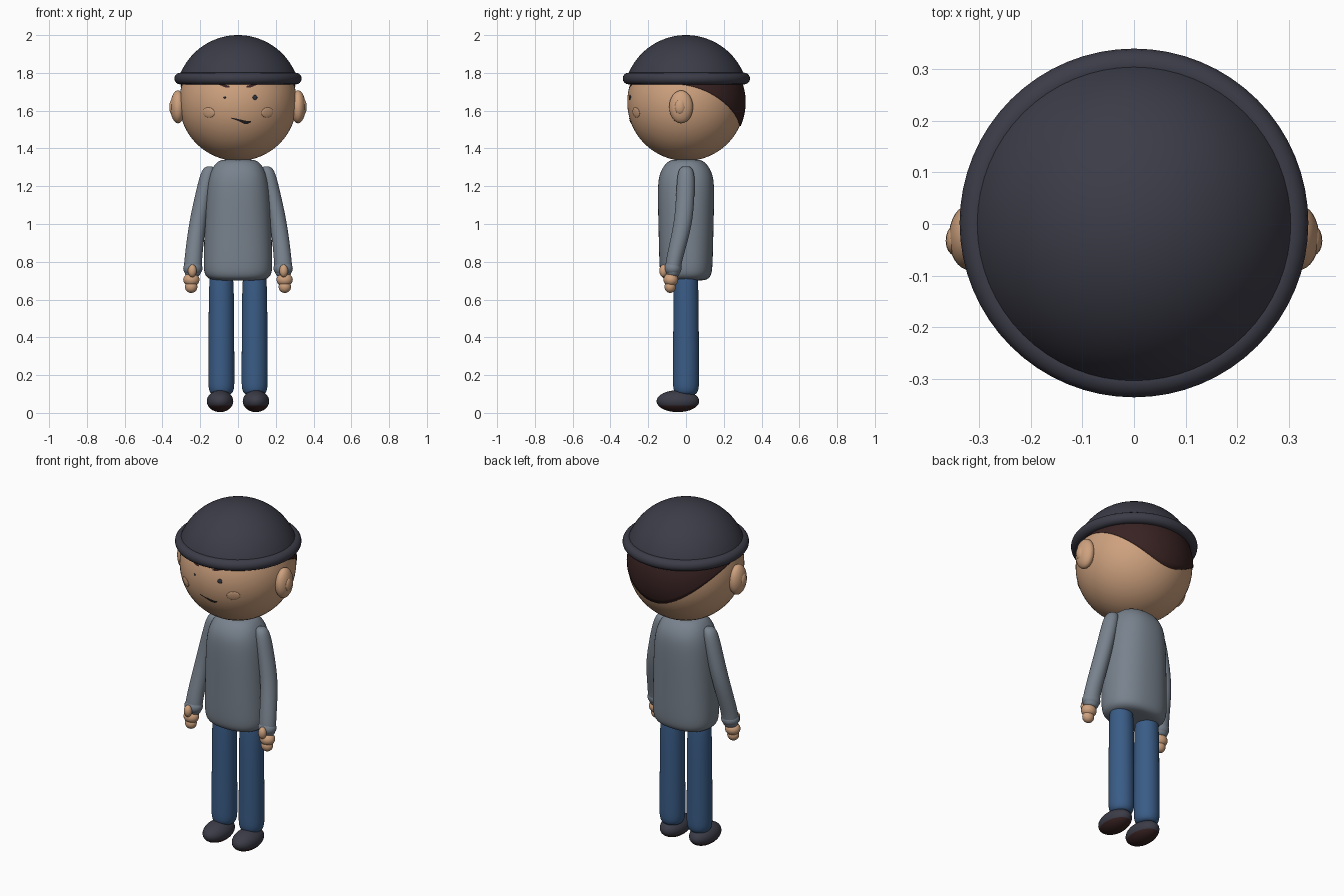
import bpy, bmesh
from math import sin, cos, pi, sqrt, copysign
from mathutils import Vector

if "Cube" in bpy.data.objects:
    bpy.data.objects.remove(bpy.data.objects["Cube"])


def material(name, rgb):
    m = bpy.data.materials.new(name)
    m.use_nodes = True
    m.diffuse_color = (*rgb, 1)
    m.node_tree.nodes["Principled BSDF"].inputs["Base Color"].default_value = (*rgb, 1)
    return m


SKIN = material("skin", (0.62, 0.36, 0.21))
NAVY = material("dark_navy", (0.045, 0.045, 0.065))
HAIR = material("dark_brown", (0.04, 0.016, 0.016))
WOOL = material("grey_wool", (0.19, 0.225, 0.27))
DENIM = material("blue_denim", (0.042, 0.107, 0.24))
INK = material("near_black", (0.02, 0.014, 0.014))
EYE = material("eye_grey", (0.03, 0.035, 0.05))

HEAD = Vector((0, 0, 1.645))
HEAD_R = 0.311


def finish(name, bm, *mats):
    mesh = bpy.data.meshes.new(name)
    bm.to_mesh(mesh)
    bm.free()
    for p in mesh.polygons:
        p.use_smooth = True
    for m in mats:
        mesh.materials.append(m)
    obj = bpy.data.objects.new(name, mesh)
    bpy.context.collection.objects.link(obj)
    return obj


def ball(name, loc, size, *mats, normal=None, segs=32):
    bm = bmesh.new()
    bmesh.ops.create_uvsphere(bm, u_segments=segs, v_segments=segs // 2, radius=1)
    bmesh.ops.scale(bm, vec=size, verts=bm.verts)
    obj = finish(name, bm, *mats)
    obj.location = loc
    if normal:
        obj.rotation_euler = normal.to_track_quat('Z', 'Y').to_euler()
    return obj


def loft(name, rings, mat, power=1.0, segs=24):
    """Closed smooth skin through rings of (x, y, z, half width, half depth)."""
    bm = bmesh.new()
    loops = []
    for x, y, z, rx, ry in rings:
        loop = []
        for i in range(segs):
            c, s = cos(2 * pi * i / segs), sin(2 * pi * i / segs)
            loop.append(bm.verts.new((x + rx * copysign(abs(c) ** power, c),
                                      y + ry * copysign(abs(s) ** power, s), z)))
        loops.append(loop)
    for a, b in zip(loops, loops[1:]):
        for i in range(segs):
            j = (i + 1) % segs
            bm.faces.new((a[i], a[j], b[j], b[i]))
    bm.faces.new(loops[0][::-1])
    bm.faces.new(loops[-1])
    bmesh.ops.recalc_face_normals(bm, faces=bm.faces)
    obj = finish(name, bm, mat)
    obj.modifiers.new("smooth", 'SUBSURF').levels = 2
    obj.modifiers["smooth"].render_levels = 2
    return obj


def on_face(x, z, lift=0.0):
    r = HEAD_R + lift
    return Vector((x, -sqrt(r * r - x * x - (z - HEAD.z) ** 2), z))


def face_strip(name, points, mat):
    """Thin painted stroke on the face through (x, z, half height)."""
    bm = bmesh.new()
    low = [bm.verts.new(on_face(x, z - h, 0.003)) for x, z, h in points]
    top = [bm.verts.new(on_face(x, z + h, 0.003)) for x, z, h in points]
    for i in range(len(points) - 1):
        bm.faces.new((low[i], low[i + 1], top[i + 1], top[i]))
    return finish(name, bm, mat)


# Head
ball("head", HEAD, (HEAD_R,) * 3, SKIN, segs=64)

# Hair shell, dipping low at the nape
bm = bmesh.new()
cols, rows, hair_r = 72, 10, 0.316
grid = []
for i in range(cols):
    a = 2 * pi * i / cols
    t = max(0, (0.3 * sin(a) + 0.15) / 0.45)
    edge = 1.743 - 0.225 * t ** 3
    col = []
    for k in range(rows + 2):
        z = 1.79 + (edge - 1.79) * min(k / rows, 1)
        shell = hair_r if k <= rows else HEAD_R - 0.004
        r = sqrt(shell ** 2 - (z - HEAD.z) ** 2)
        col.append(bm.verts.new((r * cos(a), r * sin(a), z)))
    grid.append(col)
for i in range(cols):
    a, b = grid[i], grid[(i + 1) % cols]
    for k in range(rows + 1):
        bm.faces.new((a[k], a[k + 1], b[k + 1], b[k]))
finish("hair", bm, HAIR)

# Cap dome and rolled brim
bm = bmesh.new()
bmesh.ops.create_uvsphere(bm, u_segments=64, v_segments=48, radius=0.33)
bmesh.ops.bisect_plane(bm, geom=bm.verts[:] + bm.edges[:] + bm.faces[:],
                       plane_co=(0, 0, 0.1), plane_no=(0, 0, 1), clear_inner=True)
finish("cap_dome", bm, NAVY).location.z = 1.67
bpy.ops.mesh.primitive_torus_add(location=(0, 0.002, 1.77), major_radius=0.306,
                                 minor_radius=0.031, major_segments=64, minor_segments=16)
brim = bpy.context.object
brim.name = "cap_brim"
brim.data.materials.append(NAVY)
bpy.ops.object.shade_smooth()

# Face details
face_strip("mouth", [(-0.036, 1.561, 0.002), (0, 1.551, 0.005), (0.03, 1.54, 0.009),
                     (0.05, 1.537, 0.008), (0.07, 1.542, 0.002)], INK)
for side, name, eye_x, eye_r in ((1, "left", 0.09, 0.013), (-1, "right", -0.07, 0.006)):
    brow = [(0.045, 1.727, 0.004), (0.07, 1.731, 0.007), (0.102, 1.741, 0.003)]
    face_strip(name + "_brow", [(side * x, z, h) for x, z, h in brow[::side]], HAIR)
    spot = on_face(eye_x, 1.67)
    ball(name + "_eye", spot, (eye_r, eye_r, 0.004), EYE, normal=spot - HEAD, segs=16)
    spot = on_face(side * 0.155, 1.59)
    ball(name + "_cheek", spot, (0.036, 0.027, 0.006), SKIN, normal=spot - HEAD)

# Sweater body
loft("sweater_body", [(0, 0, z, w, d) for z, w, d in (
    (0.7, 0.1, 0.08), (0.705, 0.15, 0.115), (0.73, 0.182, 0.138), (0.8, 0.184, 0.143),
    (1.0, 0.178, 0.147), (1.18, 0.17, 0.152), (1.26, 0.155, 0.145), (1.31, 0.13, 0.118),
    (1.338, 0.1, 0.088), (1.342, 0.06, 0.05))], WOOL, power=0.85)

# Paired parts
for s, side in ((1, "left_"), (-1, "right_")):
    ball(side + "ear", (s * 0.318, -0.026, 1.62), (0.04, 0.063, 0.087), SKIN)
    ball(side + "ear_inner", (s * 0.348, -0.032, 1.62), (0.016, 0.028, 0.04), SKIN, segs=16)

    loft(side + "sleeve", [(s * x, y, z, w, d) for x, y, z, w, d in (
        (0.24, -0.07, 0.718, 0.02, 0.02), (0.24, -0.07, 0.726, 0.04, 0.034),
        (0.239, -0.069, 0.76, 0.049, 0.043), (0.238, -0.065, 0.8, 0.047, 0.043),
        (0.228, -0.04, 0.9, 0.046, 0.047), (0.212, -0.012, 1.02, 0.045, 0.049),
        (0.182, -0.003, 1.16, 0.044, 0.049), (0.16, 0, 1.26, 0.042, 0.047),
        (0.152, 0, 1.295, 0.032, 0.034), (0.15, 0, 1.306, 0.014, 0.016))], WOOL)
    ball(side + "cuff", (s * 0.239, -0.07, 0.765), (0.051, 0.046, 0.042), WOOL)

    ball(side + "palm", (s * 0.247, -0.08, 0.705), (0.043, 0.039, 0.036), SKIN)
    ball(side + "fingers", (s * 0.248, -0.084, 0.668), (0.033, 0.03, 0.033), SKIN)
    ball(side + "thumb", (s * 0.242, -0.119, 0.752), (0.023, 0.022, 0.034), SKIN, segs=16)

    loft(side + "trouser_leg", [(s * 0.088, 0, z, r, r) for z, r in (
        (0.093, 0.035), (0.1, 0.056), (0.125, 0.069), (0.18, 0.07), (0.45, 0.068),
        (0.72, 0.067), (0.78, 0.05))], DENIM)

    # Shoe with a darker brown sole on its lowest faces
    shoe = ball(side + "shoe", (s * 0.095, -0.043, 0.062), (0.07, 0.113, 0.058), NAVY, HAIR)
    for p in shoe.data.polygons:
        p.material_index = int(p.center.z < -0.022)
